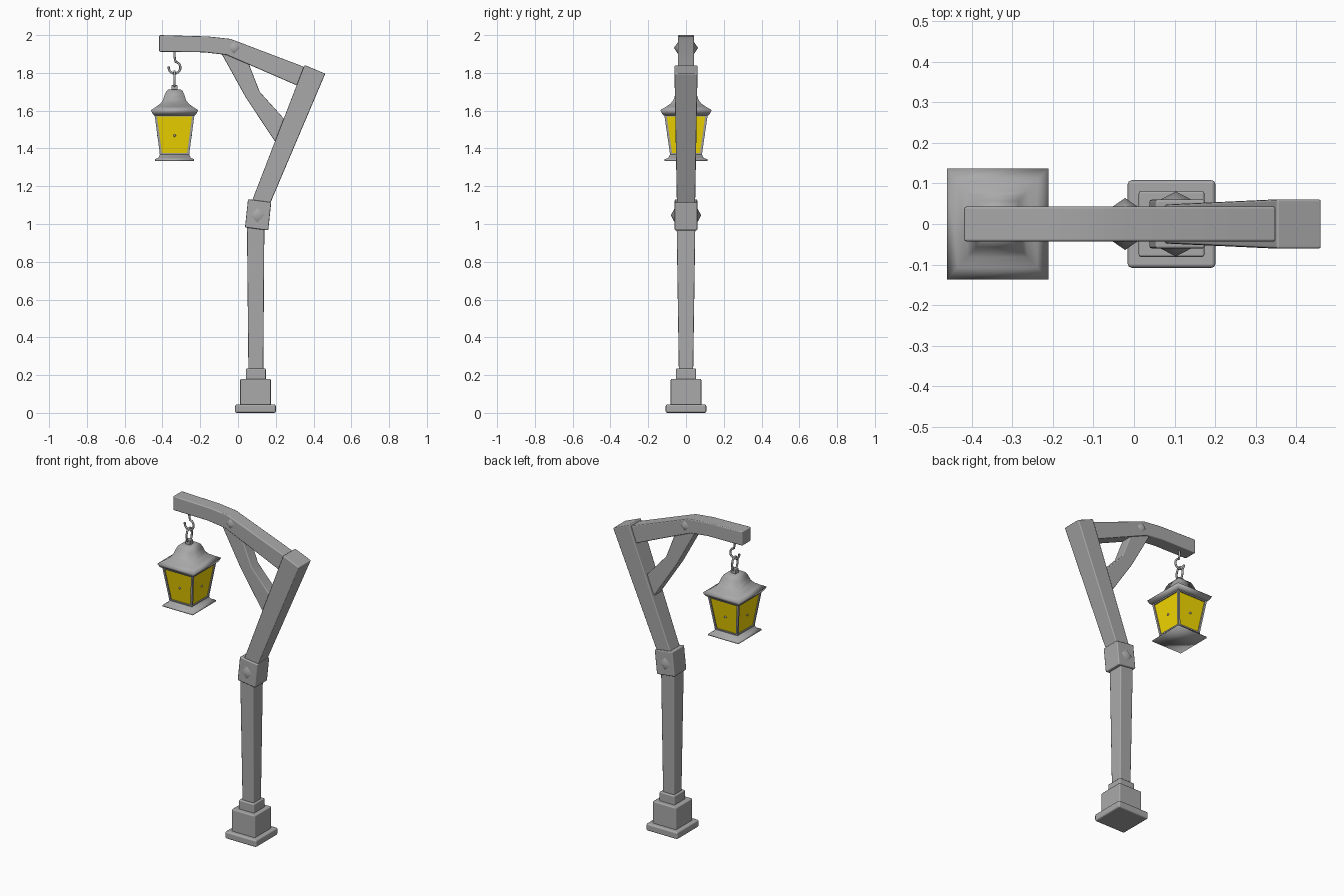
import bpy, bmesh, math
from mathutils import Vector

if "Cube" in bpy.data.objects:
    bpy.data.objects.remove(bpy.data.objects["Cube"])

LX = -0.336  # lantern axis
RY = 1.09    # lantern is slightly deeper than wide


def material(name, color):
    m = bpy.data.materials.new(name)
    m.diffuse_color = (*color, 1)
    m.use_nodes = True
    m.node_tree.nodes["Principled BSDF"].inputs["Base Color"].default_value = m.diffuse_color
    return m


iron = material("dark_grey", (0.4, 0.4, 0.4))
glass = material("yellow_glass", (0.92, 0.69, 0.0))


def finish(bm, name, bevel=0, smooth=0, mat=iron):
    """smooth: angle in degrees; bevelled parts are smooth with hardened normals."""
    bmesh.ops.recalc_face_normals(bm, faces=bm.faces)
    me = bpy.data.meshes.new(name)
    bm.to_mesh(me)
    bm.free()
    ob = bpy.data.objects.new(name, me)
    bpy.context.collection.objects.link(ob)
    me.materials.append(mat)
    if bevel:
        me.shade_smooth()
        m = ob.modifiers.new("bevel", 'BEVEL')
        m.width, m.segments, m.limit_method, m.angle_limit = bevel, 2, 'ANGLE', math.radians(40)
        m.harden_normals = True
    elif smooth:
        bpy.context.view_layer.objects.active = ob
        ob.select_set(True)
        bpy.ops.object.shade_smooth_by_angle(angle=math.radians(smooth))
        ob.select_set(False)
    return ob


def loft(name, sections, bevel=0.006, **kw):
    """Rectangular sections: (x1, z1, x2, z2, half depth in y)."""
    bm = bmesh.new()
    rings = []
    for x1, z1, x2, z2, h in sections:
        rings.append([bm.verts.new(p) for p in
                      ((x1, -h, z1), (x2, -h, z2), (x2, h, z2), (x1, h, z1))])
    for a, b in zip(rings, rings[1:]):
        for i in range(4):
            j = (i + 1) % 4
            bm.faces.new((a[i], a[j], b[j], b[i]))
    bm.faces.new(rings[0])
    bm.faces.new(rings[-1])
    return finish(bm, name, bevel, **kw)


def tier(name, cx, rows, ry=1.0, **kw):
    """Upright square stack from (half width, z) rows."""
    return loft(name, [(cx - w, z, cx + w, z, w * ry) for w, z in rows], **kw)


def stud(name, x, z, y0, y1, r):
    """Soft pyramid stud on both the front and back faces."""
    for s, side in ((-1, "front"), (1, "back")):
        bm = bmesh.new()
        ring = [bm.verts.new((x + r * math.cos(i * math.pi / 2), s * y0,
                              z + r * math.sin(i * math.pi / 2))) for i in range(4)]
        tip = bm.verts.new((x, s * y1, z))
        for i in range(4):
            bm.faces.new((ring[i], ring[(i + 1) % 4], tip))
        finish(bm, f"{name}_{side}", smooth=180)


def wire(name, pts, r, cyclic=False):
    cu = bpy.data.curves.new(name, 'CURVE')
    cu.dimensions = '3D'
    cu.bevel_depth, cu.bevel_resolution, cu.use_fill_caps = r, 2, True
    cu.materials.append(iron)
    sp = cu.splines.new('POLY')
    sp.points.add(len(pts) - 1)
    for p, co in zip(sp.points, pts):
        p.co = (*co, 1)
    sp.use_cyclic_u = cyclic
    sp.use_smooth = True
    ob = bpy.data.objects.new(name, cu)
    bpy.context.collection.objects.link(ob)


# Stepped foot
tier("base_plate", 0.0925, [(0.108, 0), (0.108, 0.045)], bevel=0.01)
tier("base_block", 0.0925, [(0.081, 0.04), (0.081, 0.18)])
tier("base_collar", 0.0945, [(0.053, 0.175), (0.053, 0.235)])

# Post, tilted joint collar and leaning beam
loft("post", [(0.055, 0.22, 0.134, 0.22, 0.038), (0.047, 1.03, 0.14, 1.03, 0.05)])
loft("joint_collar", [(0.037, 0.982, 0.16, 0.966, 0.06), (0.053, 1.131, 0.176, 1.115, 0.06)])
stud("joint_stud", 0.103, 1.046, 0.058, 0.08, 0.042)
loft("leaning_beam", [(0.05, 1.06, 0.137, 1.03, 0.047), (0.352, 1.842, 0.462, 1.796, 0.061)])

# Arm and its bent brace
loft("arm", [(-0.418, 1.912, -0.418, 2.0, 0.043), (-0.18, 1.909, -0.16, 1.993, 0.043),
             (-0.06, 1.895, -0.04, 1.98, 0.043), (0.32, 1.73, 0.35, 1.832, 0.043)])
stud("arm_stud", -0.022, 1.932, 0.042, 0.064, 0.032)
loft("brace", [(-0.10, 1.925, 0.035, 1.905, 0.036), (0.04, 1.672, 0.115, 1.70, 0.036),
               (0.20, 1.43, 0.25, 1.55, 0.036)])

# Hook and link
cz, hr = 1.828, 0.031
hook = [(LX, 0, 1.925), (LX, 0, 1.885)]
hook += [(LX + hr * math.cos(math.radians(a)), 0, cz + hr * math.sin(math.radians(a)))
         for a in range(80, -191, -15)]
wire("hook", hook, 0.006)
wire("link", [(LX, 0.026 * math.cos(t), 1.766 + 0.042 * math.sin(t))
              for t in (i * math.tau / 20 for i in range(20))], 0.006, True)

# Lantern roof, cap and flared floor
tier("lantern_cap", LX, [(0.017, 1.70), (0.017, 1.735)], bevel=0.004)
tier("lantern_roof", LX, [(0.108, 1.575), (0.116, 1.583), (0.125, 1.603), (0.098, 1.62),
                          (0.075, 1.637), (0.062, 1.655), (0.052, 1.685), (0.043, 1.704),
                          (0.034, 1.711)], RY, bevel=0, smooth=180)
tier("lantern_floor", LX, [(0.104, 1.334), (0.104, 1.343), (0.086, 1.35), (0.076, 1.372)],
     RY, bevel=0, smooth=180)

# Glass and frame
B, T = (0.077, 1.365), (0.106, 1.582)  # half width and height of the frame ends
tier("lantern_glass", LX, [(B[0] - 0.006, B[1]), (T[0] - 0.006, T[1])], RY, bevel=0, mat=glass)
for sx in (-1, 1):
    for sy in (-1, 1):
        bm = bmesh.new()
        rings = []
        for w, z in (B, T):
            rings.append([bm.verts.new((LX + sx * (w - a), sy * (w * RY - b), z))
                          for a, b in ((0, 0), (0.012, 0), (0.012, 0.012), (0, 0.012))])
        for i in range(4):
            j = (i + 1) % 4
            bm.faces.new((rings[0][i], rings[0][j], rings[1][j], rings[1][i]))
        bm.faces.new(rings[0])
        bm.faces.new(rings[1])
        finish(bm, "lantern_corner_bar")
tier("lantern_lower_rail", LX, [(0.077, 1.362), (0.079, 1.376)], RY, bevel=0)
tier("lantern_upper_rail", LX, [(0.1045, 1.568), (0.106, 1.582)], RY, bevel=0)

# Small knob in the middle of every pane
for dx, dy in ((1, 0), (-1, 0), (0, 1), (0, -1)):
    bm = bmesh.new()
    bmesh.ops.create_uvsphere(bm, u_segments=8, v_segments=6, radius=0.007)
    d = 0.085
    bmesh.ops.translate(bm, verts=bm.verts, vec=Vector((LX + dx * d, dy * d * RY, 1.468)))
    finish(bm, "pane_knob", smooth=60)
